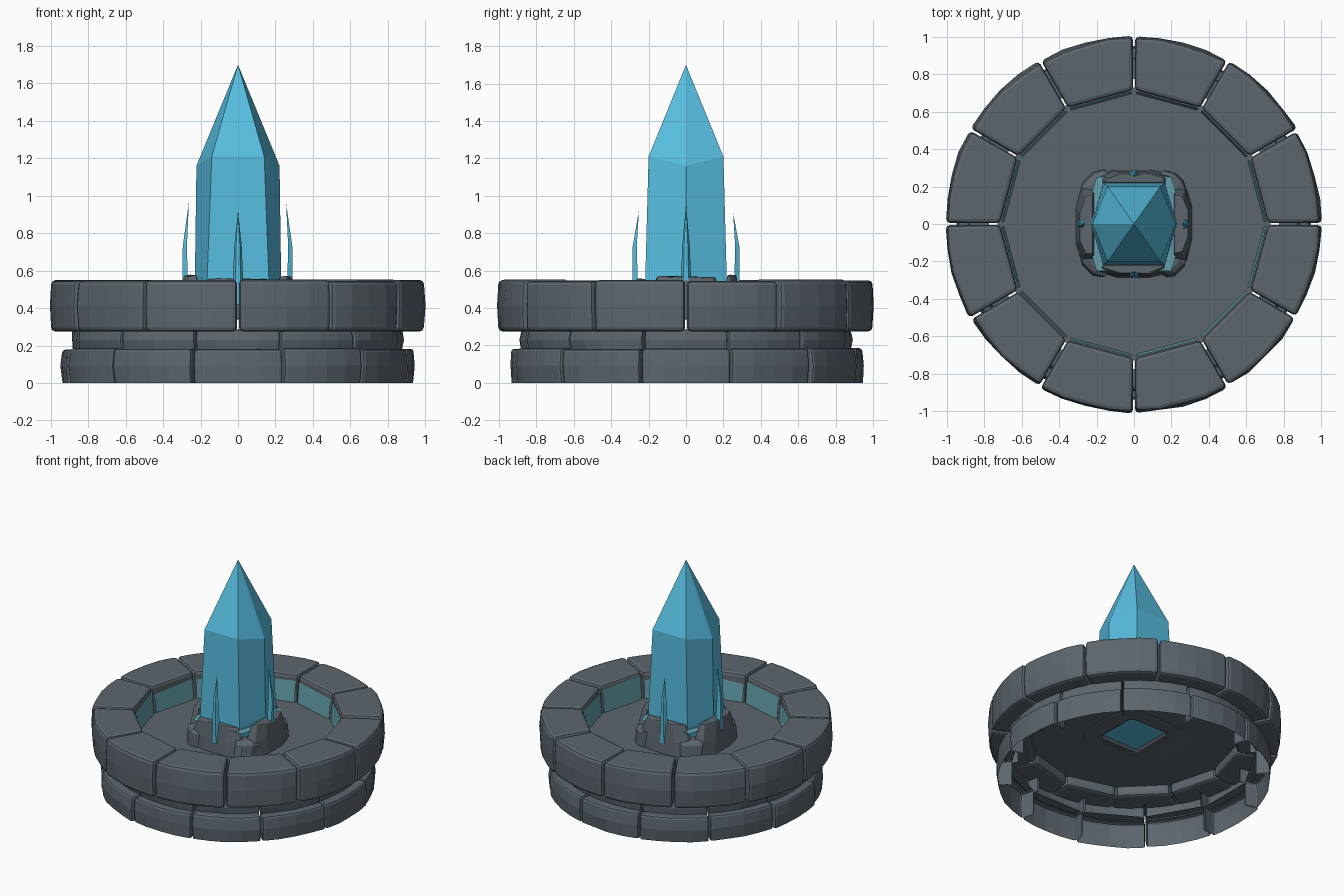
import bpy, bmesh, math, random
from mathutils import Matrix, Vector

if "Cube" in bpy.data.objects:
    bpy.data.objects.remove(bpy.data.objects["Cube"])

random.seed(4)


def material(name, rgb):
    m = bpy.data.materials.new(name)
    m.diffuse_color = (*rgb, 1)
    m.use_nodes = True
    m.node_tree.nodes["Principled BSDF"].inputs["Base Color"].default_value = m.diffuse_color
    return m


STONE = material("slate stone", (0.108, 0.132, 0.155))
CRYSTAL = material("blue crystal", (0.095, 0.51, 0.74))
GLOW = material("pale teal glow", (0.13, 0.36, 0.42))


def finish(bm, name, mat, bevel=0):
    bmesh.ops.recalc_face_normals(bm, faces=bm.faces)
    me = bpy.data.meshes.new(name)
    bm.to_mesh(me)
    bm.free()
    me.materials.append(mat)
    ob = bpy.data.objects.new(name, me)
    bpy.context.collection.objects.link(ob)
    if bevel:
        mod = ob.modifiers.new("worn edges", 'BEVEL')
        mod.width = bevel
        mod.segments = 2
        mod.limit_method = 'ANGLE'
        mod.angle_limit = math.radians(40)
    return ob


def polar(r, deg, z):
    a = math.radians(deg)
    return Vector((r * math.cos(a), r * math.sin(a), z))


def loft(bm, rings, cap_start=False, cap_end=False):
    loops = [[bm.verts.new(p) for p in ring] for ring in rings]
    n = len(loops[0])
    for a, b in zip(loops, loops[1:]):
        for i in range(n):
            j = (i + 1) % n
            bm.faces.new((a[i], a[j], b[j], b[i]))
    if cap_start:
        bm.faces.new(loops[0][::-1])
    if cap_end:
        bm.faces.new(loops[-1])
    return loops


def block_ring(name, offset, r_in, r_out, z0, z1, bevel, shell=False):
    """Twelve curved stone blocks; shell leaves the hidden back and underside open."""
    bm = bmesh.new()
    for k in range(12):
        a0, a1 = offset + 30 * k + 0.35, offset + 30 * k + 29.65
        ro = r_out + random.uniform(-0.008, 0.004)
        top = z1 + random.uniform(-0.008, 0.002)
        rings = []
        for z in (z0, (z0 + z1) / 2, top):
            bulge = 0.004 if z == (z0 + z1) / 2 else -0.004
            ring = [polar(ro + bulge + random.uniform(-0.006, 0.004),
                          a0 + (a1 - a0) * i / 4, z) for i in range(5)]
            ring += [polar(r_in, a1, z), polar(r_in, a0, z)]
            rings.append(ring)
        loops = loft(bm, rings, not shell, True)
        if shell:
            for lo, hi in zip(loops, loops[1:]):
                bm.faces.remove(next(f for f in lo[5].link_faces
                                     if lo[6] in f.verts and hi[5] in f.verts))
    return finish(bm, name, STONE, bevel)


# Stone courses
block_ring("upper_stone_ring", 0, 0.715, 1.003, 0.275, 0.552, 0.022)
block_ring("middle_stone_ring", 15, 0.80, 0.885, 0.175, 0.285, 0.012, True)
block_ring("lower_stone_ring", 15, 0.84, 0.945, 0.0, 0.185, 0.016, True)


# Basin floor with a shallow square recess underneath
def square(half, z):
    pts = []
    for i in range(24):
        p = polar(1, 15 * i, 0)
        p *= half / max(abs(p.x), abs(p.y))
        p.z = z
        pts.append(p)
    return pts


bm = bmesh.new()
loft(bm, [[polar(0.73, 15 * i, 0.345) for i in range(24)],
          square(0.17, 0.345), square(0.115, 0.39)], cap_end=True)
finish(bm, "basin_floor", STONE)

# Glowing panels on the inner wall
bm = bmesh.new()
for k in range(12):
    a0, a1 = 30 * k + 1, 30 * k + 29
    h0, h1 = random.uniform(0.48, 0.53), random.uniform(0.48, 0.53)
    bm.faces.new([bm.verts.new(p) for p in (
        polar(0.695, a0, 0.35), polar(0.695, a1, 0.35),
        polar(0.708, a1, h1), polar(0.708, a0, h0))])
finish(bm, "inner_glow_panels", GLOW)

# Main crystal: six-sided shaft with a pointed top
def hexagon(x, cx, cy, z_side, z_corner):
    return [Vector(p) for p in (
        (x, 0, z_side), (cx, cy, z_corner), (-cx, cy, z_corner),
        (-x, 0, z_side), (-cx, -cy, z_corner), (cx, -cy, z_corner))]


bm = bmesh.new()
loops = loft(bm, [hexagon(0.21, 0.16, 0.21, 0.36, 0.36),
                  hexagon(0.23, 0.165, 0.218, 0.58, 0.55),
                  hexagon(0.222, 0.14, 0.2, 1.16, 1.21)], cap_start=True)
tip = bm.verts.new((0, 0, 1.7))
for i in range(6):
    bm.faces.new((loops[-1][i], loops[-1][(i + 1) % 6], tip))
finish(bm, "main_crystal", CRYSTAL)

# Thin shards, one on each side of the crystal
bm = bmesh.new()
for k, (r, h) in enumerate(((0.29, 0.96), (0.285, 0.91), (0.295, 0.97), (0.285, 0.92))):
    def rect(r0, r1, w, z):
        return [Matrix.Rotation(k * math.pi / 2, 3, 'Z') @ Vector(p) for p in
                ((r0, -w, z), (r1, -w * 0.5, z), (r1, w * 0.5, z), (r0, w, z))]
    loops = loft(bm, [rect(r - 0.03, r + 0.003, 0.032, 0.42),
                      rect(r - 0.022, r, 0.02, 0.73)], cap_start=True)
    tip = bm.verts.new(Matrix.Rotation(k * math.pi / 2, 3, 'Z') @ Vector((r - 0.033, 0, h)))
    for i in range(4):
        bm.faces.new((loops[1][i], loops[1][(i + 1) % 4], tip))
finish(bm, "crystal_shards", CRYSTAL)

# Glow around the foot of the crystal
bm = bmesh.new()
loft(bm, [hexagon(0.275, 0.2, 0.25, 0.53, 0.53),
          hexagon(0.22, 0.16, 0.21, 0.535, 0.535)])
finish(bm, "crystal_foot_glow", GLOW)

# Rocks holding the crystal: a wedge on each side, a lower one at each corner
bm = bmesh.new()


def rock(angle, r0, r1, top_r, w, top_w, h):
    rot = Matrix.Rotation(math.radians(angle), 3, 'Z')
    j = lambda: random.uniform(-0.015, 0.015)
    rings = []
    for ri, ro, wd, z in ((r0, r1, w, 0.34), (r0, r1 - 0.008, w * 0.93, 0.45),
                          (r0 + 0.02, top_r, top_w, h)):
        rings.append([rot @ Vector(p) for p in (
            (ri, -wd, z), (ro - 0.03, -wd + j(), z + (j() if z > 0.4 else 0)),
            (ro, -wd * 0.4 + j(), z), (ro, wd * 0.5 + j(), z),
            (ro - 0.03, wd + j(), z + (j() if z > 0.4 else 0)), (ri, wd, z))])
    loft(bm, rings, True, True)


for k, (r, h) in enumerate(((0.31, 0.565), (0.29, 0.575), (0.31, 0.575), (0.285, 0.56))):
    rock(90 * k, 0.20, r, r - 0.02, 0.205, 0.16, h)
    rock(90 * k + 45, 0.22, 0.35, 0.31, 0.09, 0.06, 0.47)
finish(bm, "crystal_rocks", STONE, 0.008)
